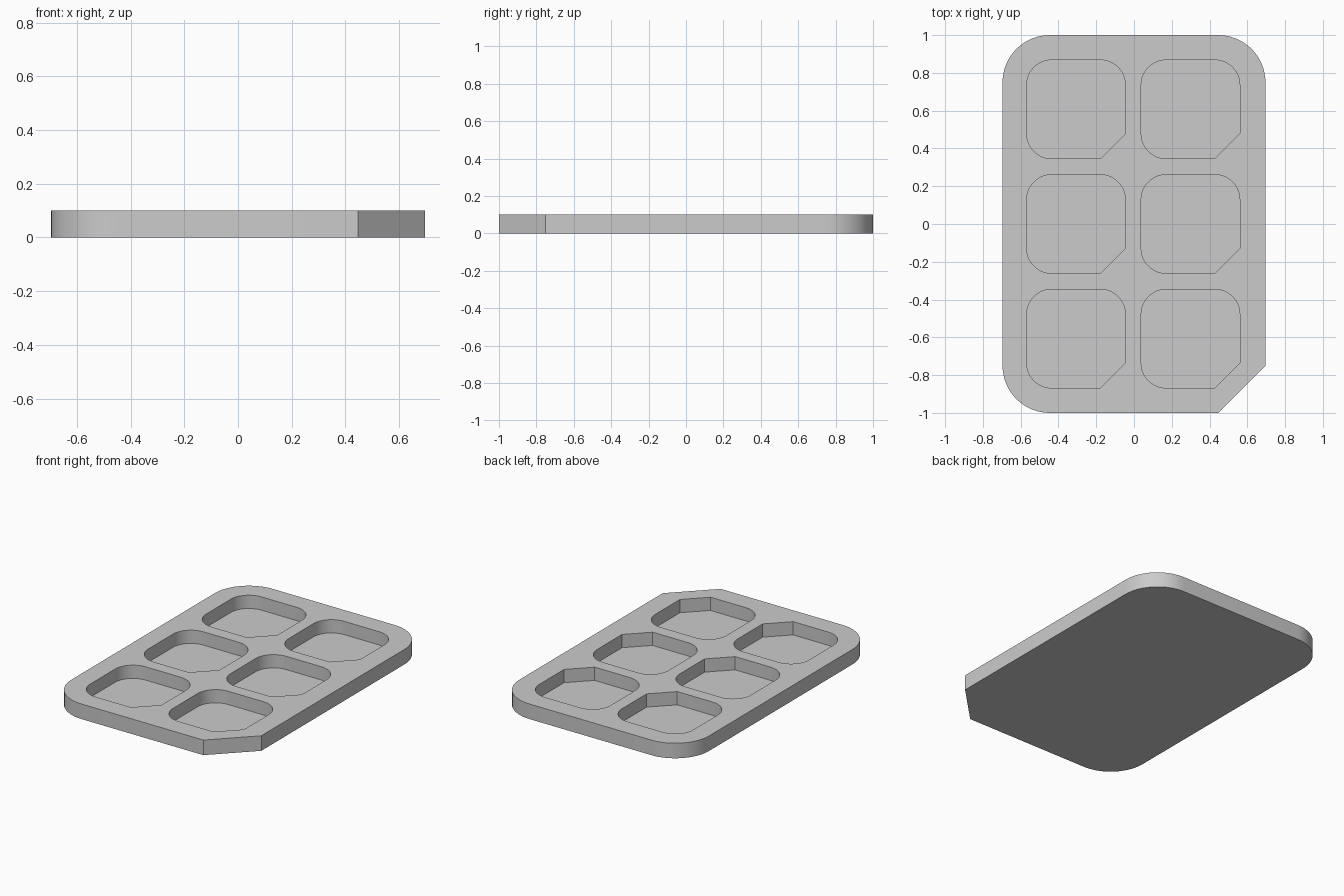
import bpy, bmesh
from math import sin, cos, pi, radians
from mathutils import Vector

cube = bpy.data.objects.get("Cube")
if cube:
    bpy.data.objects.remove(cube, do_unlink=True)

HEIGHT, FLOOR = 0.1, 0.012
STEPS = 16


def outline(cx, cy, w, d, r):
    """Rounded rectangle, with a straight cut at the front-left (+x, -y) corner."""
    pts = []
    for i, (sx, sy) in enumerate([(1, 1), (-1, 1), (-1, -1), (1, -1)]):
        centre = Vector((cx + sx * (w / 2 - r), cy + sy * (d / 2 - r)))
        steps = 1 if i == 3 else STEPS
        for k in range(steps + 1):
            a = (i + k / steps) * pi / 2
            pts.append(centre + r * Vector((cos(a), sin(a))))
    return pts


def add_prism(bm, pts, z0, z1):
    face = bm.faces.new([bm.verts.new((p.x, p.y, z0)) for p in pts])
    top = bmesh.ops.extrude_face_region(bm, geom=[face])["geom"]
    verts = [g for g in top if isinstance(g, bmesh.types.BMVert)]
    bmesh.ops.translate(bm, verts=verts, vec=(0, 0, z1 - z0))


def make_object(name, bm):
    bmesh.ops.recalc_face_normals(bm, faces=bm.faces[:])
    mesh = bpy.data.meshes.new(name)
    bm.to_mesh(mesh)
    bm.free()
    obj = bpy.data.objects.new(name, mesh)
    bpy.context.collection.objects.link(obj)
    return obj


# Tray body
bm = bmesh.new()
add_prism(bm, outline(0, 0, 1.392, 2, 0.25), 0, HEIGHT)
tray = make_object("tray", bm)

# Six pocket cutters, two columns by three rows
bm = bmesh.new()
for col in (-0.5, 0.5):
    for row in (-1, 0, 1):
        pocket = outline(-0.004 + col * 0.606, row * 0.607, 0.522, 0.522, 0.132)
        add_prism(bm, pocket, FLOOR, HEIGHT + 0.1)
cutter = make_object("pocket_cutter", bm)
cutter.hide_render = True

# Cut the pockets
cut = tray.modifiers.new("pockets", "BOOLEAN")
cut.operation, cut.solver, cut.object = "DIFFERENCE", "EXACT", cutter
bpy.ops.object.select_all(action="DESELECT")
tray.select_set(True)
bpy.context.view_layer.objects.active = tray
bpy.ops.object.modifier_apply(modifier=cut.name)
bpy.data.objects.remove(cutter, do_unlink=True)

# Single grey finish
mat = bpy.data.materials.new("plain_grey")
mat.use_nodes = True
colour = (0.6, 0.6, 0.6, 1)
mat.diffuse_color = colour
mat.node_tree.nodes["Principled BSDF"].inputs["Base Color"].default_value = colour
tray.data.materials.clear()
tray.data.materials.append(mat)

# Smooth rounded corners, sharp rims
bpy.ops.object.shade_smooth_by_angle(angle=radians(30))
